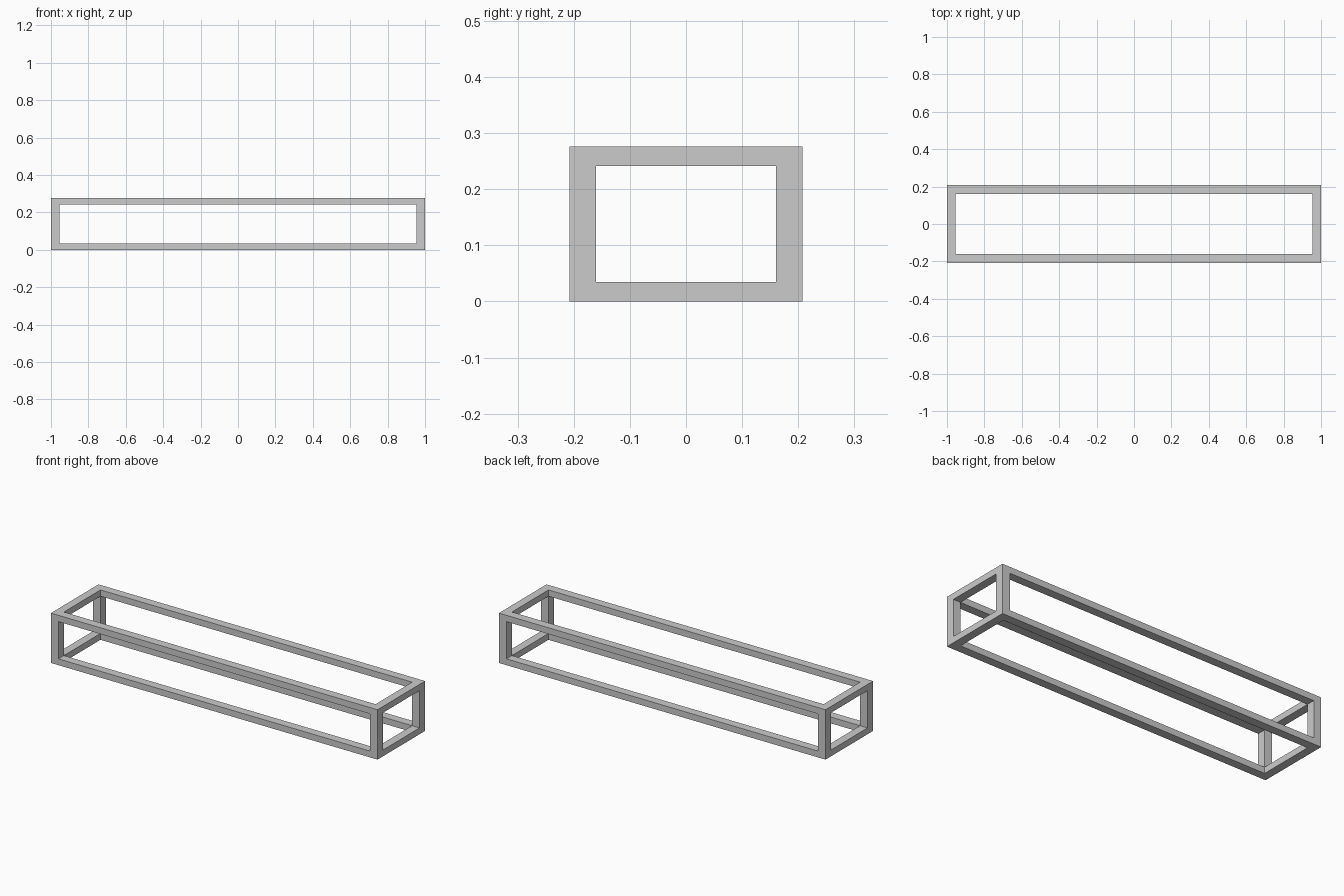
import bpy
import bmesh
from itertools import product

if "Cube" in bpy.data.objects:
    bpy.data.objects.remove(bpy.data.objects["Cube"])

# Planes that split the box into 3 x 3 x 3 cells: bar, opening, bar
CUTS = (
    (-1.0, -0.954, 0.954, 1.0),
    (-0.208, -0.16, 0.16, 0.208),
    (0.0, 0.035, 0.241, 0.276),
)


def solid(cell):
    """Corners and edge bars are solid; face centres and the core are open."""
    return all(0 <= i <= 2 for i in cell) and sum(i == 1 for i in cell) <= 1


def add_side(bm, cell, axis, step):
    """Add the side of a cell facing along one axis."""
    u, v = (axis + 1) % 3, (axis + 2) % 3
    loop = []
    for du, dv in ((0, 0), (1, 0), (1, 1), (0, 1)):
        idx = list(cell)
        idx[axis] += step > 0
        idx[u] += du
        idx[v] += dv
        loop.append(bm.verts.new([CUTS[a][idx[a]] for a in range(3)]))
    bm.faces.new(loop if step > 0 else loop[::-1])


# Open box frame: twelve bars joined as one watertight skin
bm = bmesh.new()
for cell in product(range(3), repeat=3):
    if not solid(cell):
        continue
    for axis, step in product(range(3), (-1, 1)):
        neighbour = list(cell)
        neighbour[axis] += step
        if not solid(neighbour):
            add_side(bm, cell, axis, step)
bmesh.ops.remove_doubles(bm, verts=bm.verts[:], dist=1e-5)

# Clear the joint lines so each flat side reads as one surface
bmesh.ops.recalc_face_normals(bm, faces=bm.faces[:])
mesh = bpy.data.meshes.new("box_frame")
bm.to_mesh(mesh)
bm.free()
frame = bpy.data.objects.new("box_frame", mesh)
bpy.context.collection.objects.link(frame)
